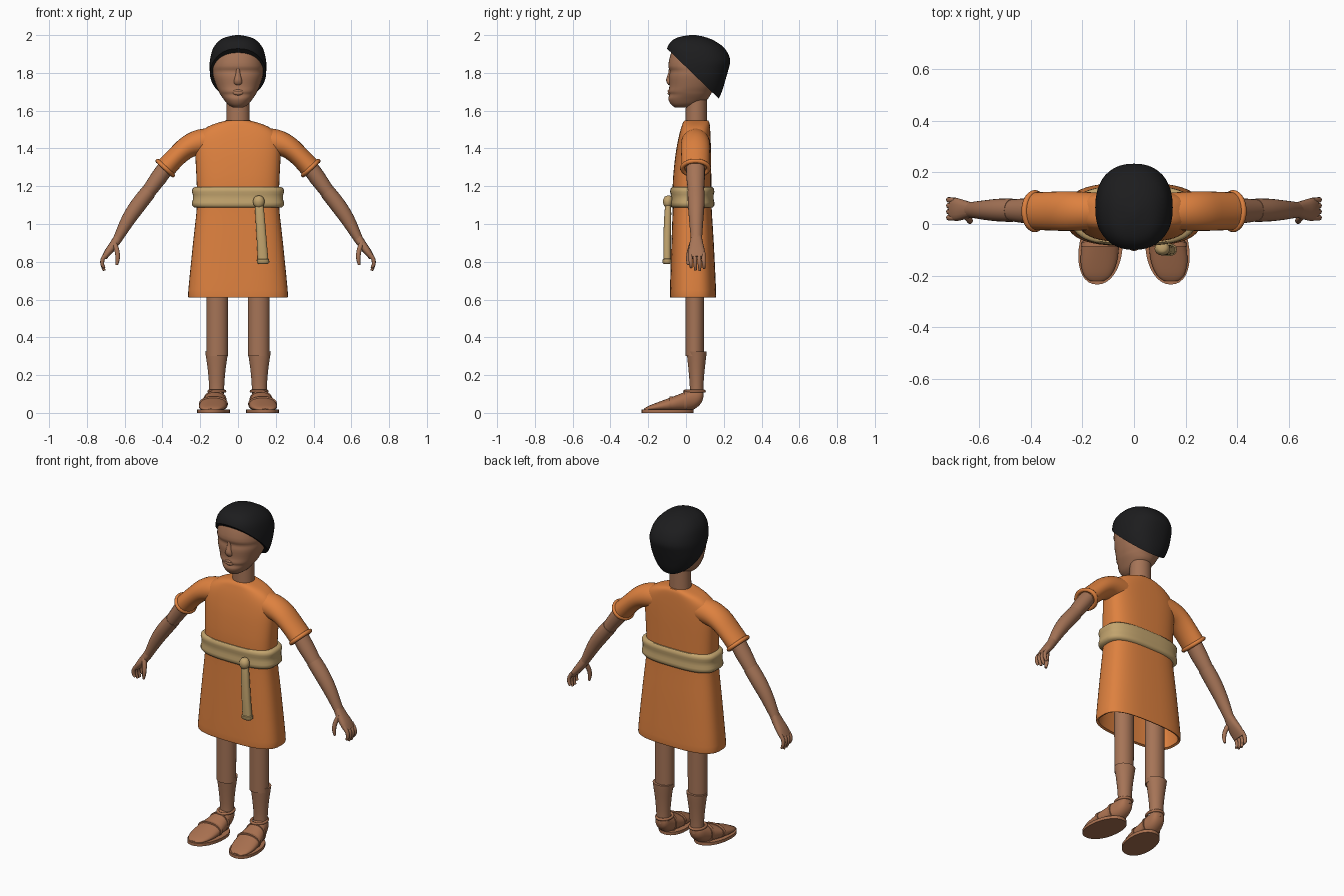
import bpy, bmesh
from math import sin, cos, pi, radians
from mathutils import Vector

cube = bpy.data.objects.get("Cube")
if cube:
    bpy.data.objects.remove(cube)


def material(name, r, g, b):
    m = bpy.data.materials.new(name)
    m.use_nodes = True
    m.diffuse_color = (r, g, b, 1)
    bsdf = m.node_tree.nodes["Principled BSDF"]
    bsdf.inputs["Base Color"].default_value = (r, g, b, 1)
    bsdf.inputs["Roughness"].default_value = 0.8
    return m


SKIN = material("brown skin", 0.38, 0.175, 0.095)
CLOTH = material("orange cloth", 0.73, 0.22, 0.05)
SASH = material("tan sash", 0.54, 0.37, 0.155)
HAIR = material("black hair", 0.012, 0.012, 0.013)
LEATHER = material("sandal leather", 0.40, 0.165, 0.08)


def refine(rows, k=3):
    """Smoothly interpolate extra rows between the given ones."""
    out = []
    for i in range(len(rows) - 1):
        p = [rows[max(0, min(len(rows) - 1, i + d))] for d in (-1, 0, 1, 2)]
        for j in range(k):
            t = j / k
            out.append(tuple(
                b + t / 2 * (c - a + t * (2*a - 5*b + 4*c - d + t * (3*(b - c) + d - a)))
                for a, b, c, d in zip(*p)))
    return out + [rows[-1]]


def ring(center, u, v, n=24, p=2.0):
    """Superellipse of points spanned by the half axes u and v."""
    pts = []
    for i in range(n):
        c, s = cos(2 * pi * i / n), sin(2 * pi * i / n)
        pts.append(center + u * (abs(c) ** (2 / p) * (1 if c > 0 else -1))
                   + v * (abs(s) ** (2 / p) * (1 if s > 0 else -1)))
    return pts


def loft(name, rings, mat, mirror=False, closed=False, cut=None, angle=50):
    """Bridge rings into a surface, capped at both ends unless closed."""
    bm = bmesh.new()
    vs = [[bm.verts.new(co) for co in r] for r in rings]
    n = len(vs[0])
    pairs = list(zip(vs, vs[1:])) + ([(vs[-1], vs[0])] if closed else [])
    for a, b in pairs:
        for i in range(n):
            j = (i + 1) % n
            bm.faces.new((a[i], a[j], b[j], b[i]))
    if not closed:
        bm.faces.new(vs[0])
        bm.faces.new(vs[-1])
    if cut:
        geom = bm.verts[:] + bm.edges[:] + bm.faces[:]
        res = bmesh.ops.bisect_plane(bm, geom=geom, plane_co=cut[0], plane_no=cut[1],
                                     clear_inner=True)
        edges = [e for e in res["geom_cut"] if isinstance(e, bmesh.types.BMEdge)]
        bmesh.ops.holes_fill(bm, edges=edges)
    bmesh.ops.recalc_face_normals(bm, faces=bm.faces[:])
    me = bpy.data.meshes.new(name)
    bm.to_mesh(me)
    bm.free()
    me.materials.append(mat)
    me.shade_smooth()
    me.set_sharp_from_angle(angle=radians(angle))
    ob = bpy.data.objects.new(name, me)
    bpy.context.scene.collection.objects.link(ob)
    if mirror:
        ob.modifiers.new("other_side", 'MIRROR')
    return ob


def slices(rows, x=0.0, p=2.0, n=32):
    """Horizontal rings from rows of (z, half width, front y, back y)."""
    return [ring(Vector((x, (f + b) / 2, z)), Vector((w, 0, 0)),
                 Vector((0, (b - f) / 2, 0)), n, p) for z, w, f, b in rows]


def tube(rows, n=16, p=2.0):
    """Rings along a path from rows of (x, y, z, radius, radius along y)."""
    pts = [Vector(r[:3]) for r in rows]
    out = []
    for i, r in enumerate(rows):
        t = (pts[min(i + 1, len(pts) - 1)] - pts[max(i - 1, 0)]).normalized()
        v = Vector((0, 1, 0))
        v = (v - t * v.dot(t)).normalized()
        out.append(ring(pts[i], t.cross(v) * r[3], v * r[4], n, p))
    return out


def hoop(center, u, v, w, r, n=32, m=8):
    """Rings of a torus around half axes u and v, thickened along w."""
    out = []
    for k in range(m):
        a = 2 * pi * k / m
        grow = r * cos(a)
        out.append(ring(center + w * (r * sin(a)), u * (1 + grow / u.length),
                        v * (1 + grow / v.length), n))
    return out


# Tunic: outer shell, turned under at the hem and hollow below
outer = refine([(0.61, .262, -.084, .158), (0.65, .263, -.085, .159), (0.9, .238, -.077, .147),
                (1.1, .217, -.07, .135), (1.22, .219, -.07, .134), (1.35, .225, -.058, .133),
                (1.43, .225, -.045, .131), (1.48, .205, -.034, .129), (1.515, .16, -.024, .127),
                (1.535, .11, -.017, .124), (1.547, .066, -.008, .118)])
inner = [(1.08, .2, -.055, .12), (0.65, .248, -.07, .145), (0.615, .25, -.072, .147)]
loft("tunic", slices(inner + outer, p=2.9, n=48), CLOTH)

# Sleeves and their rolled cuffs
loft("sleeve", tube(refine([(.11, .05, 1.44, .07, .07), (.2, .05, 1.432, .069, .075),
                            (.265, .05, 1.408, .06, .077), (.325, .05, 1.358, .054, .075),
                            (.385, .05, 1.295, .056, .073)]), 28), CLOTH, mirror=True)
down = Vector((.68, 0, -.73))
loft("cuff", hoop(Vector((.385, .05, 1.296)), Vector((.73, 0, .68)) * .055,
                  Vector((0, .07, 0)), down, .012), CLOTH, mirror=True, closed=True)

# Sash with rolled edges, a knot and a hanging end
band = [(1.085, -.01), (1.088, .012), (1.1, .023), (1.115, .023), (1.13, .018),
        (1.155, .018), (1.17, .023), (1.185, .021), (1.195, .01), (1.195, -.01)]
loft("sash", slices([(z, .221 + d, -.068 - d * .7, .134 + d * .7) for z, d in band],
                    p=2.9, n=48), SASH)
loft("sash_knot", slices(refine([(1.085, .008, -.105, -.085), (1.1, .026, -.118, -.075),
                                 (1.125, .03, -.122, -.07), (1.145, .02, -.112, -.075),
                                 (1.15, .006, -.1, -.085)]), x=.11, n=16), SASH)
loft("sash_end", tube(refine([(.11, -.094, 1.12, .02, .012), (.115, -.096, 1.06, .024, .018),
                              (.125, -.1, .92, .026, .02), (.132, -.1, .815, .028, .02)])
                      + [(.132, -.1, .812, .033, .024), (.133, -.1, .795, .033, .024),
                         (.133, -.1, .788, .025, .017)], 16, 2.5), SASH)

# Neck and head
loft("neck", slices([(1.48, .064, -.004, .112), (1.56, .062, -.002, .11),
                     (1.72, .06, 0, .11)]), SKIN)
head = refine([(1.618, .03, -.06, .04), (1.634, .055, -.08, .075), (1.662, .077, -.094, .115),
               (1.685, .093, -.088, .13), (1.702, .102, -.093, .14), (1.73, .115, -.088, .155),
               (1.78, .131, -.09, .175), (1.81, .135, -.085, .185), (1.838, .136, -.094, .19),
               (1.9, .125, -.081, .18), (1.95, .09, -.055, .13), (1.97, .04, 0, .09)])
loft("head", slices(head, p=2.2, n=40), SKIN)
loft("nose", slices(refine([(1.735, .008, -.092, -.07), (1.745, .022, -.1, -.07),
                            (1.765, .02, -.105, -.07), (1.8, .012, -.094, -.07),
                            (1.83, .009, -.09, -.07)]), n=16), SKIN)
loft("lips", slices(refine([(1.68, .012, -.088, -.07), (1.69, .027, -.097, -.07),
                            (1.698, .03, -.094, -.07), (1.706, .026, -.098, -.07),
                            (1.714, .01, -.09, -.07)]), n=16), SKIN)

# Hair: a full cap trimmed on a slant from forehead to nape
hair = refine([(1.655, .07, 0, .168), (1.7, .115, -.06, .19), (1.76, .143, -.09, .208),
               (1.82, .15, -.1, .225), (1.87, .148, -.104, .234), (1.93, .132, -.1, .205),
               (1.97, .1, -.075, .15), (1.99, .062, -.035, .1), (2.0, .012, .02, .05)])
loft("hair", slices(hair, p=2.3, n=40), HAIR,
     cut=(Vector((0, -.1, 1.928)), Vector((0, .695, .72))))

# Arms, with a small step at each elbow
loft("upper_arm", tube([(.36, .05, 1.33, .043, .05), (.42, .051, 1.245, .044, .049),
                        (.478, .053, 1.165, .038, .042)], 20), SKIN, mirror=True)
loft("forearm", tube(refine([(.472, .053, 1.172, .041, .045), (.525, .054, 1.105, .042, .044),
                             (.58, .054, 1.025, .037, .038), (.635, .055, .925, .025, .03),
                             (.65, .055, .9, .022, .03)]), 20), SKIN, mirror=True)

# Hands: flat palm, four curled fingers and a forward thumb
loft("palm", tube(refine([(.63, .055, .935, .023, .028), (.655, .055, .895, .023, .036),
                          (.685, .056, .855, .02, .044), (.708, .058, .822, .014, .043)]),
                  16, 2.5), SKIN, mirror=True)
for i, (finger, tip) in enumerate(zip(("index", "middle", "ring", "little"),
                                      (.77, .755, .753, .765))):
    y = .024 + i * .023
    loft(finger + "_finger", tube(refine([(.695, y, .845, .011, .011), (.716, y, .815, .011, .011),
                                          (.718, y + .002, .785, .010, .010),
                                          (.708, y + .003, tip, .007, .007)]), 10),
         SKIN, mirror=True)
loft("thumb", tube(refine([(.655, .035, .9, .014, .016), (.64, .018, .855, .013, .013),
                           (.637, .011, .815, .011, .011), (.642, .012, .783, .007, .007)]), 10),
     SKIN, mirror=True)

# Legs: plain upper column and a flared shin
loft("thigh", slices([(.3, .056, -.002, .094), (1.1, .06, -.006, .1)], x=.11), SKIN, mirror=True)
loft("shin", slices(refine([(.085, .04, .018, .093), (.14, .04, .02, .092), (.22, .046, .014, .098),
                            (.3, .057, .006, .107), (.325, .061, .004, .109)]), x=.113),
     SKIN, mirror=True)


def foot_ring(y, w, low, top):
    return ring(Vector((.122 - .1 * y, y, (low + top) / 2)), Vector((w, 0, 0)),
                Vector((0, 0, (top - low) / 2)), 24, 2.2)


# Feet with soles and sandal straps
foot = refine([(-.222, .025, .012, .022), (-.2, .052, .01, .036), (-.15, .07, .008, .056),
               (-.08, .072, .006, .082), (-.02, .062, .008, .105), (.03, .05, .014, .125),
               (.065, .042, .035, .128), (.085, .03, .06, .122), (.092, .012, .085, .112)])
loft("foot", [foot_ring(*r) for r in foot], LEATHER, mirror=True)
for name, y, w, top in (("toe_strap", -.08, .076, .088), ("instep_strap", -.002, .062, .117)):
    loft(name, [foot_ring(y + d, w + g, .006, top + g)
                for d, g in ((-.008, -.008), (-.008, 0), (.008, 0), (.008, -.008))],
         LEATHER, mirror=True)
loft("ankle_strap", hoop(Vector((.112, .045, .115)), Vector((.042, 0, 0)), Vector((0, .052, 0)),
                         Vector((0, 0, 1)), .008), LEATHER, mirror=True, closed=True)
sole = [Vector((.12 - .1 * v.y + v.x * (1 - 1.2 * (v.y + .1) ** 2), v.y, 0))
        for v in ring(Vector((0, -.097, 0)), Vector((.085, 0, 0)), Vector((0, .138, 0)), 32, 2.2)]
loft("sole", [[v + Vector((0, 0, z)) for v in sole] for z in (0, .018)], LEATHER, mirror=True)
